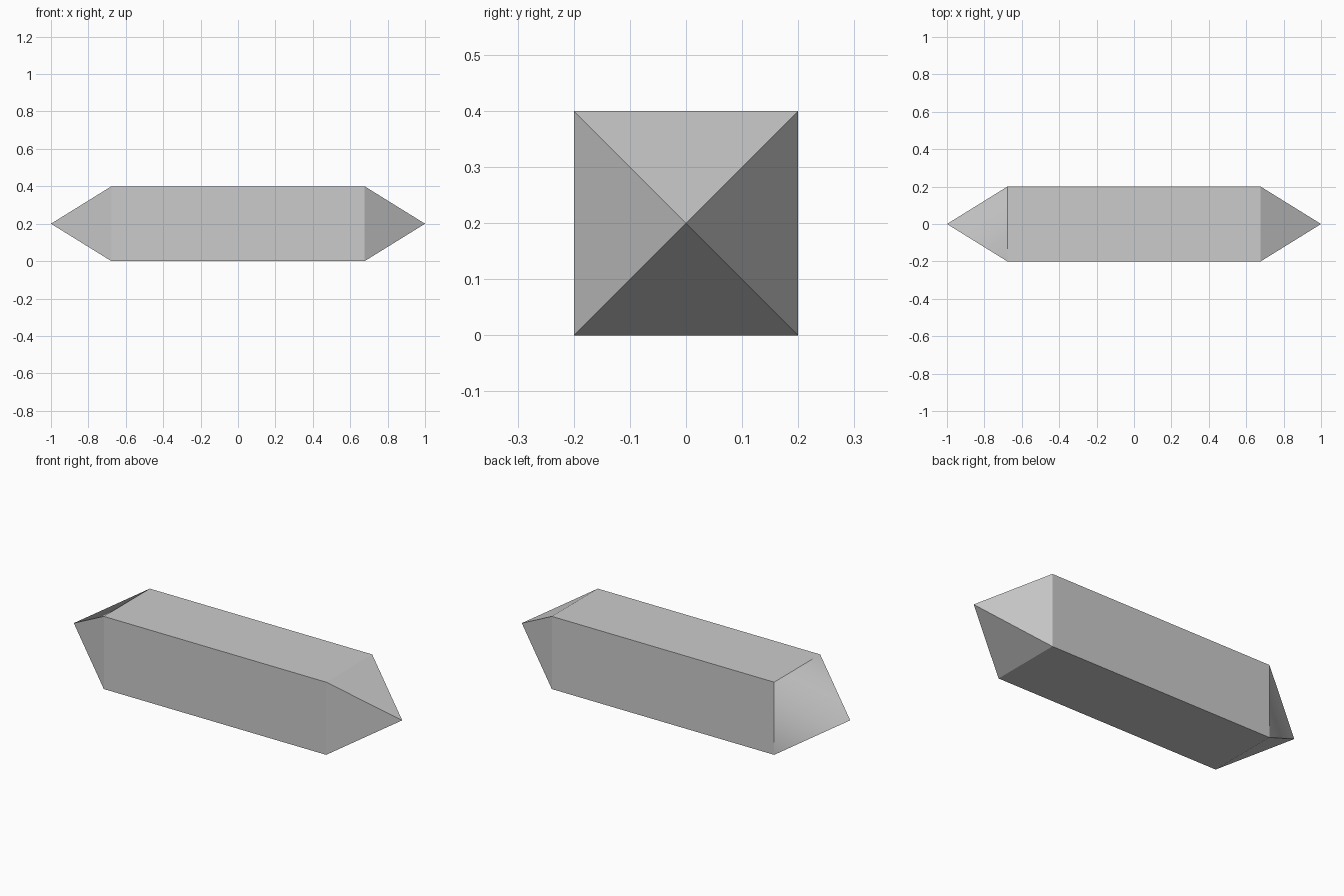
import bpy, bmesh
from mathutils import Matrix

if "Cube" in bpy.data.objects:
    bpy.data.objects.remove(bpy.data.objects["Cube"])

HALF = 0.677   # half length of the square shaft
R = 0.2        # half width of the shaft

bm = bmesh.new()

# Square shaft resting on the ground
bmesh.ops.create_cube(bm, size=1, matrix=Matrix.Translation((0, 0, R))
                      @ Matrix.Diagonal((2 * HALF, 2 * R, 2 * R, 1)))

# Pyramid points on both ends
ends = [f for f in bm.faces if abs(f.normal.x) > 0.9]
tips = bmesh.ops.poke(bm, faces=ends)["verts"]
for v in tips:
    v.co.x = 1 if v.co.x > 0 else -1
bm.normal_update()

# Crisp edges everywhere, except the softened upper back ridge of the left point
for e in bm.edges:
    m = (e.verts[0].co + e.verts[1].co) / 2
    e.smooth = m.x < -HALF - 0.05 and m.y > 0.05 and m.z > R + 0.05
for f in bm.faces:
    f.smooth = any(e.smooth for e in f.edges)

mesh = bpy.data.meshes.new("pointed_bar")
bm.to_mesh(mesh)
bm.free()
bpy.context.collection.objects.link(bpy.data.objects.new("pointed_bar", mesh))
